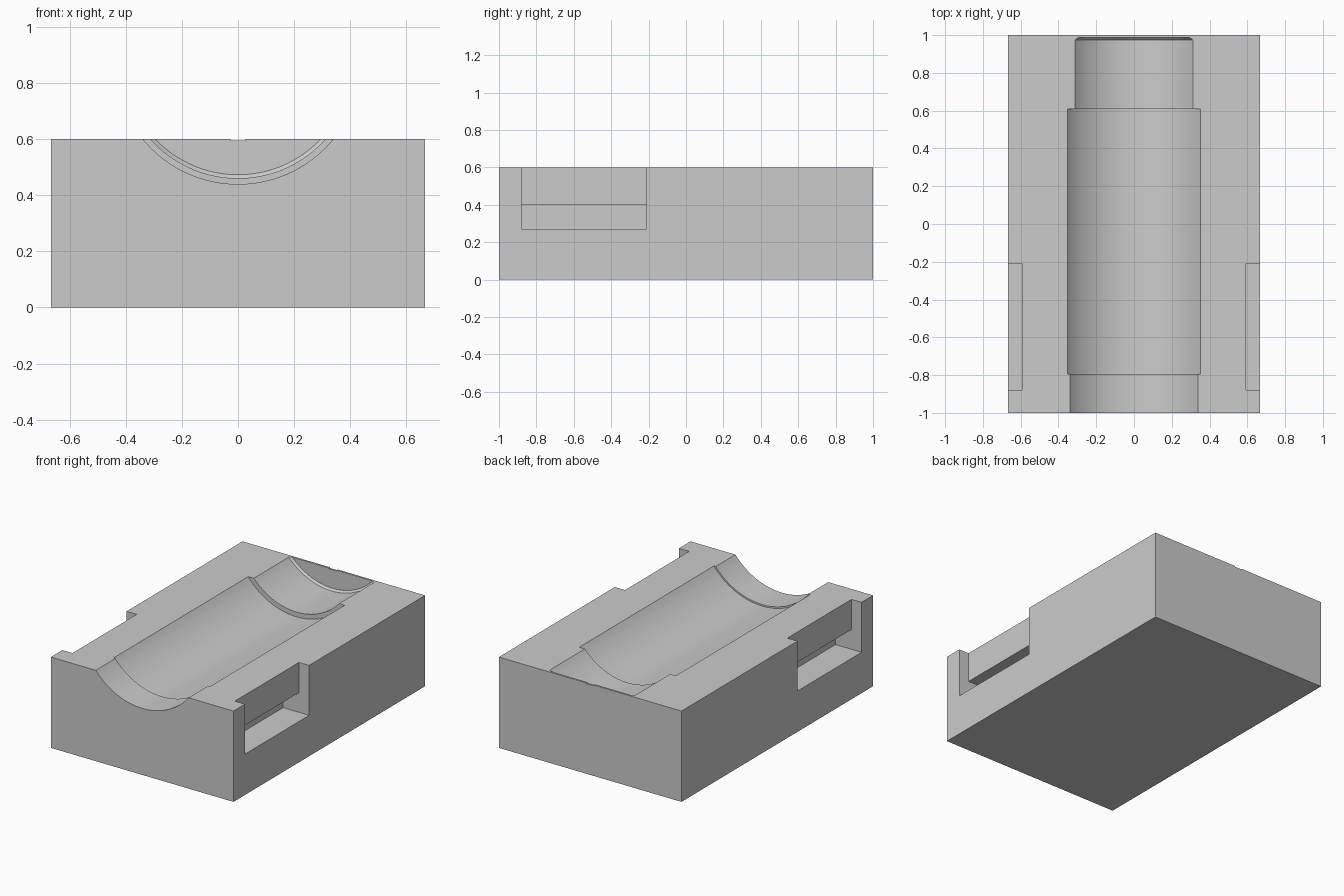
import bpy
import bmesh
from math import radians, tau
from mathutils import Matrix, Vector

cube = bpy.data.objects.get("Cube")
if cube:
    bpy.data.objects.remove(cube, do_unlink=True)

gray = bpy.data.materials.new("plain gray")
gray.use_nodes = True
gray.diffuse_color = (0.6, 0.6, 0.6, 1)
gray.node_tree.nodes["Principled BSDF"].inputs["Base Color"].default_value = (0.6, 0.6, 0.6, 1)


def make_object(name, bm):
    bmesh.ops.recalc_face_normals(bm, faces=bm.faces)
    mesh = bpy.data.meshes.new(name)
    bm.to_mesh(mesh)
    bm.free()
    mesh.materials.append(gray)
    obj = bpy.data.objects.new(name, mesh)
    bpy.context.collection.objects.link(obj)
    return obj


def box(name, low, high):
    low, high = Vector(low), Vector(high)
    bm = bmesh.new()
    size = Matrix.Diagonal(high - low).to_4x4()
    bmesh.ops.create_cube(bm, size=1, matrix=Matrix.Translation((low + high) / 2) @ size)
    return make_object(name, bm)


def lathe(name, profile, axis_z, steps):
    """Revolve (radius, y) points about a line along y."""
    bm = bmesh.new()
    verts = [bm.verts.new((0, y, axis_z - r)) for r, y in profile]
    edges = [bm.edges.new(pair) for pair in zip(verts, verts[1:])]
    bmesh.ops.spin(bm, geom=verts + edges, cent=(0, 0, axis_z), axis=(0, 1, 0),
                   angle=tau, steps=steps, use_merge=True)
    bmesh.ops.remove_doubles(bm, verts=bm.verts, dist=1e-5)
    return make_object(name, bm)


def cut(target, cutter):
    cutter.hide_render = True
    mod = target.modifiers.new("cut", 'BOOLEAN')
    mod.operation = 'DIFFERENCE'
    mod.solver = 'EXACT'
    mod.object = cutter
    bpy.context.view_layer.objects.active = target
    bpy.ops.object.modifier_apply(modifier=mod.name)
    bpy.data.objects.remove(cutter, do_unlink=True)


# Solid block
HALF_X, TOP = 0.667, 0.6
block = box("cradle_block", (-HALF_X, -1, 0), (HALF_X, 1, TOP))

# Stepped round trough, open at the front and closed at the back
trough = [(0, -1.1), (0.4385, -1.1), (0.4385, -0.795), (0.449, -0.795), (0.449, 0.61),
          (0.4176, 0.61), (0.4176, 0.975), (0.405, 0.987), (0, 0.987)]
cut(block, lathe("trough_cutter", trough, 0.878, 128))

# Tiny nick in the rim of the back wall
cut(block, box("nick_cutter", (-0.027, 0.95, 0.595), (0.027, 1.1, 0.7)))

# Side grips: an open slot with a deeper undercut below it
for side in (-1, 1):
    for name, inner, top in (("slot_cutter", 0.593, 0.75), ("undercut_cutter", 0.477, 0.4)):
        xs = sorted((side * inner, side * 0.8))
        cut(block, box(name, (xs[0], -0.88, 0.27), (xs[1], -0.21, top)))

# Smooth trough with sharp edges
bpy.ops.object.select_all(action='DESELECT')
block.select_set(True)
bpy.context.view_layer.objects.active = block
bpy.ops.object.shade_smooth_by_angle(angle=radians(25))
